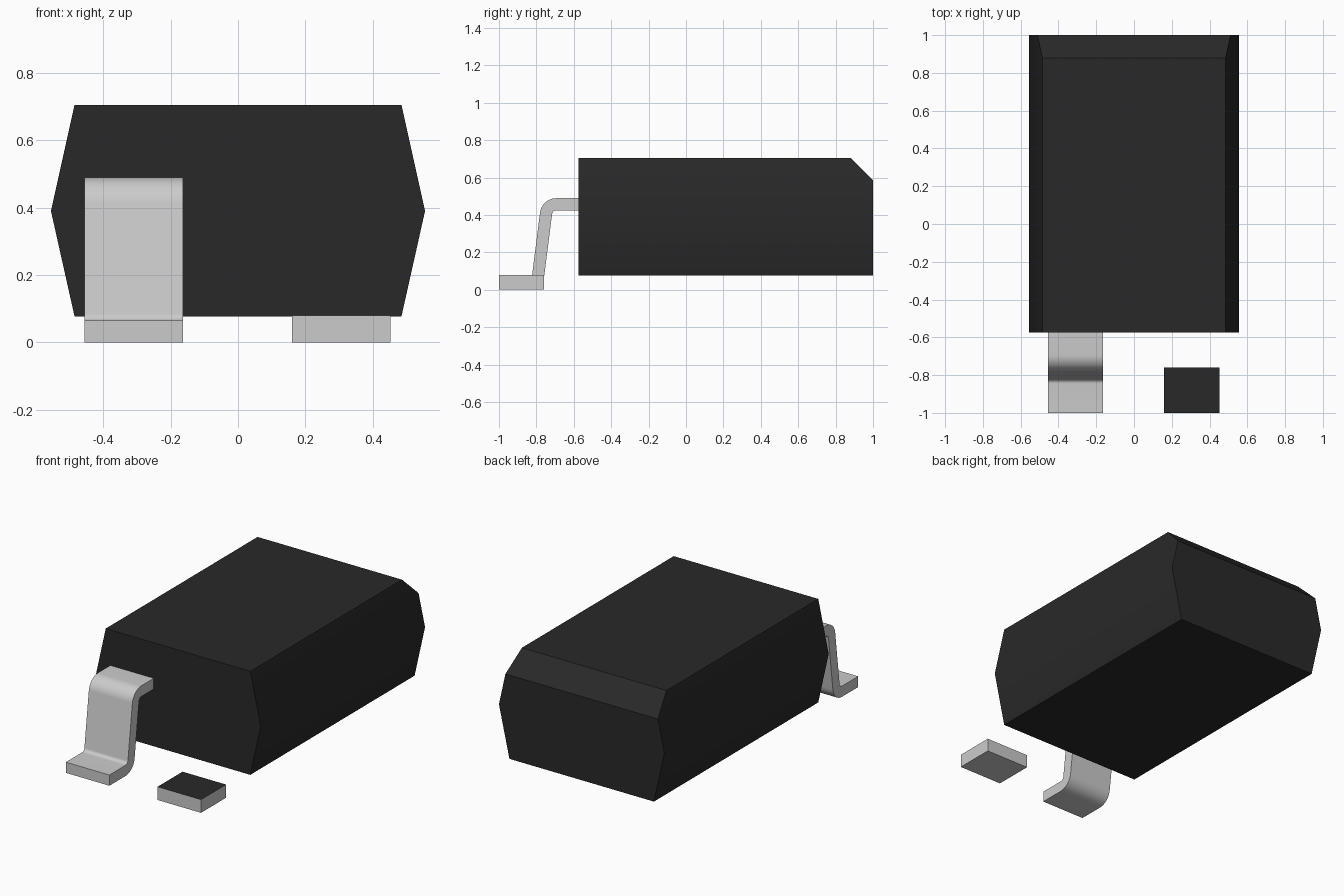
import bpy, bmesh, math
from mathutils import Vector

cube = bpy.data.objects.get("Cube")
if cube:
    bpy.data.objects.remove(cube, do_unlink=True)


def material(name, level):
    mat = bpy.data.materials.new(name)
    mat.use_nodes = True
    colour = (level, level, level, 1)
    mat.diffuse_color = colour
    mat.node_tree.nodes["Principled BSDF"].inputs["Base Color"].default_value = colour
    return mat


black = material("black plastic", 0.022)
silver = material("silver metal", 0.6)


def extrude(name, points, direction, mats):
    """Solid made by sweeping a flat outline along a direction."""
    bm = bmesh.new()
    face = bm.faces.new([bm.verts.new(p) for p in points])
    swept = bmesh.ops.extrude_face_region(bm, geom=[face], use_keep_orig=True)["geom"]
    verts = [v for v in swept if isinstance(v, bmesh.types.BMVert)]
    bmesh.ops.translate(bm, verts=verts, vec=direction)
    bmesh.ops.recalc_face_normals(bm, faces=bm.faces)
    mesh = bpy.data.meshes.new(name)
    bm.to_mesh(mesh)
    bm.free()
    obj = bpy.data.objects.new(name, mesh)
    bpy.context.collection.objects.link(obj)
    for mat in mats:
        mesh.materials.append(mat)
    return obj


# Package body: hexagonal section with a bevelled top edge at the back
half = [(0.485, 0.077), (0.555, 0.39), (0.485, 0.705)]
section = half + [(-x, z) for x, z in reversed(half)]
body = extrude("body", [(x, -0.575, z) for x, z in section], (0, 1.575, 0), [black])
bm = bmesh.new()
bm.from_mesh(body.data)
bmesh.ops.bisect_plane(bm, geom=bm.verts[:] + bm.edges[:] + bm.faces[:],
                       plane_co=(0, 0.88, 0.705), plane_no=(0, 1, 1), clear_outer=True)
bmesh.ops.holes_fill(bm, edges=[e for e in bm.edges if e.is_boundary])
bmesh.ops.recalc_face_normals(bm, faces=bm.faces)
bm.to_mesh(body.data)
bm.free()


# Bent lead: centre line with two rounded corners, thickened on both sides
def fillet(before, corner, after, radius, steps=10):
    """Points along a rounded corner, each with its direction away from the arc centre."""
    a, b = (before - corner).normalized(), (after - corner).normalized()
    opening = a.angle(b)
    centre = corner + (a + b).normalized() * radius / math.sin(opening / 2)
    reach = radius / math.tan(opening / 2)
    start = (corner + a * reach - centre).normalized()
    end = (corner + b * reach - centre).normalized()
    normals = [start.slerp(end, i / steps) for i in range(steps + 1)]
    return [(centre + n * radius, n) for n in normals]


inner, knee, ankle, toe = [Vector((-0.455, y, z)) for y, z in
                           ((-0.57, 0.457), (-0.742, 0.457), (-0.796, 0.0325), (-1, 0.0325))]
up = Vector((0, 0, 1))
path = [(inner, up)] + fillet(inner, knee, ankle, 0.055)
path += [(p, -n) for p, n in fillet(knee, ankle, toe, 0.055)] + [(toe, up)]
outer = [p + n * 0.0325 for p, n in path]
under = [p - n * 0.0325 for p, n in reversed(path)]
lead = extrude("bent_lead", outer + under, (0.292, 0, 0), [silver])

# Separate contact pad with a black top
pad_outline = [(x, y, 0) for x, y in ((0.16, -1), (0.452, -1), (0.452, -0.76), (0.16, -0.76))]
pad = extrude("contact_pad", pad_outline, (0, 0, 0.08), [silver, black])
for face in pad.data.polygons:
    face.material_index = int(face.normal.z > 0.9)

# Smooth the bends of the lead and the shallow ridges of the body
bpy.ops.object.select_all(action='DESELECT')
for obj in (lead, body):
    obj.select_set(True)
bpy.context.view_layer.objects.active = lead
bpy.ops.object.shade_smooth_by_angle(angle=math.radians(30))
